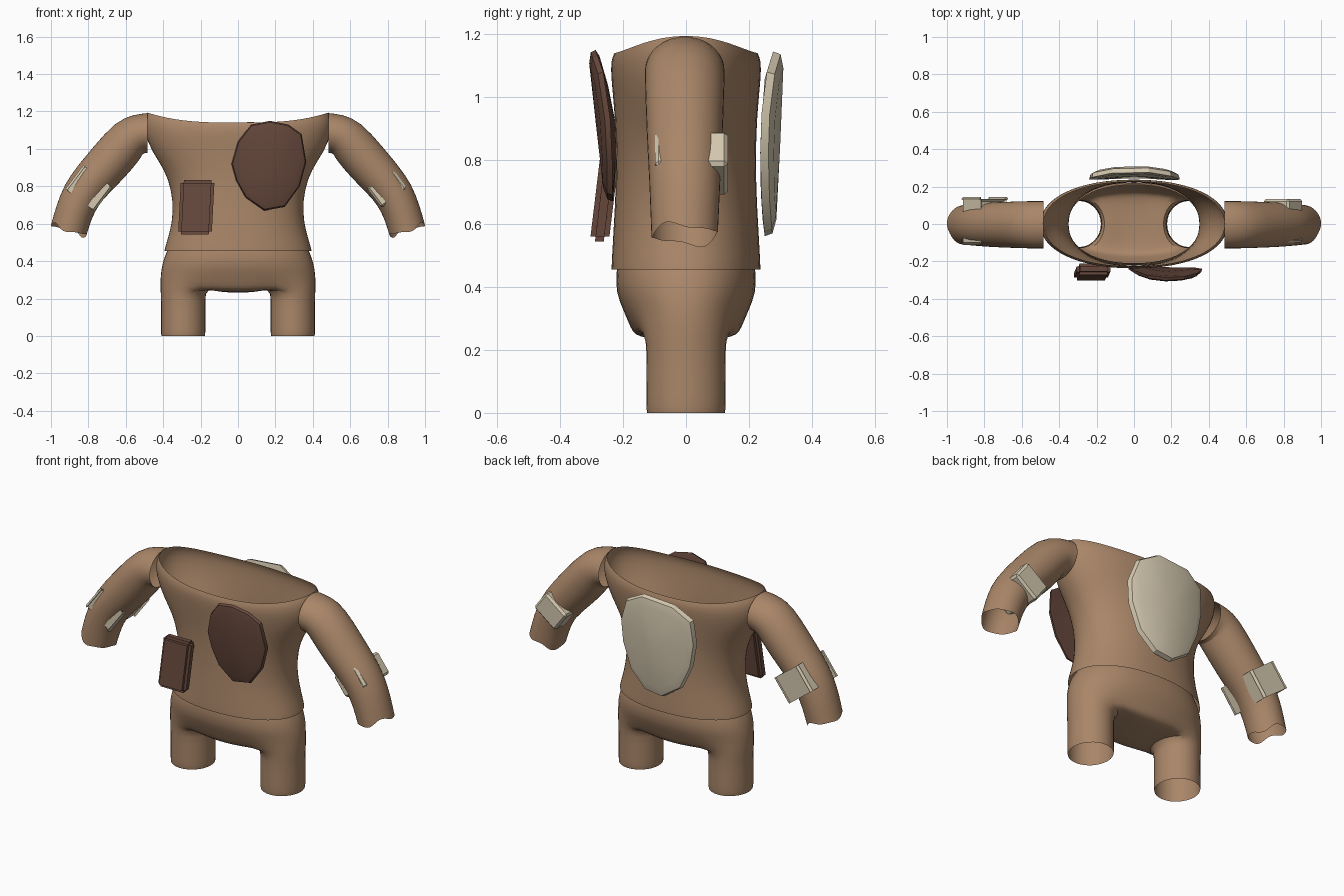
import bpy, bmesh, math
from mathutils import Vector

if "Cube" in bpy.data.objects:
    bpy.data.objects.remove(bpy.data.objects["Cube"])


def material(name, rgb):
    m = bpy.data.materials.new(name)
    m.diffuse_color = (*rgb, 1)
    m.use_nodes = True
    m.node_tree.nodes["Principled BSDF"].inputs["Base Color"].default_value = m.diffuse_color
    return m


TAN = material("tan cloth", (0.40, 0.24, 0.14))
DARK = material("dark brown leather", (0.135, 0.066, 0.046))
CREAM = material("cream cloth", (0.66, 0.58, 0.43))


def finish(bm, name, mat, angle=35, subsurf=0):
    bmesh.ops.recalc_face_normals(bm, faces=bm.faces)
    me = bpy.data.meshes.new(name)
    bm.to_mesh(me)
    bm.free()
    me.materials.append(mat)
    ob = bpy.data.objects.new(name, me)
    bpy.context.collection.objects.link(ob)
    bpy.ops.object.select_all(action='DESELECT')
    ob.select_set(True)
    bpy.context.view_layer.objects.active = ob
    bpy.ops.object.shade_smooth_by_angle(angle=math.radians(angle))
    if subsurf:
        ob.modifiers.new("smooth", 'SUBSURF').levels = subsurf
        ob.modifiers["smooth"].render_levels = subsurf
    return ob


def oval(a, b, ang, power=2.0):
    c, s = math.cos(ang), math.sin(ang)
    k = 2 / power
    return (a * math.copysign(abs(c) ** k, c), b * math.copysign(abs(s) ** k, s))


def bridge(bm, r0, r1, closed=True):
    n = len(r0)
    for i in range(n if closed else n - 1):
        j = (i + 1) % n
        bm.faces.new((r0[i], r0[j], r1[j], r1[i]))


# Shirt: open tube, collar rising towards the shoulders
bm = bmesh.new()
rings = []
for z, a, b in [(0.455, 0.395, 0.237), (0.47, 0.393, 0.237), (0.56, 0.365, 0.232),
                (0.66, 0.347, 0.226), (0.78, 0.357, 0.222), (0.89, 0.395, 0.224),
                (0.98, 0.46, 0.23), (1.06, 0.505, 0.238), (1.115, 0.505, 0.24),
                (1.14, 0.487, 0.228)]:
    lift = 0.055 * max(0, (z - 0.98) / 0.16)
    ring = []
    for i in range(32):
        x, y = oval(a, b, math.tau * i / 32, 2.15)
        ring.append(bm.verts.new((x, y, z + lift * abs(x / a) ** 3)))
    rings.append(ring)
for r0, r1 in zip(rings, rings[1:]):
    bridge(bm, r0, r1)
finish(bm, "shirt", TAN, 60, 1)

# Trousers: hip rings splitting into two open legs around a crotch saddle
bm = bmesh.new()
hips = []
for z, a, b in [(0.50, 0.355, 0.212), (0.45, 0.388, 0.224), (0.38, 0.41, 0.224), (0.325, 0.418, 0.20)]:
    hips.append([bm.verts.new((*oval(a, b, math.tau * i / 24, 2.2), z)) for i in range(24)])
for r0, r1 in zip(hips, hips[1:]):
    bridge(bm, r0, r1)
hip = hips[-1]
legs = {}
for side in (1, -1):
    stack = []
    for z, r in [(0.255, 0.125), (0.20, 0.121), (0.10, 0.121), (0.015, 0.122), (0.0, 0.119)]:
        ring = []
        for i in range(16):
            t = math.tau * i / 16 - math.pi / 2
            ring.append(bm.verts.new((side * (0.293 + r * math.cos(t)), 1.06 * r * math.sin(t), z)))
        stack.append(ring)
    for r0, r1 in zip(stack, stack[1:]):
        bridge(bm, r0, r1)
    legs[side] = stack[0]
# outer thighs run from front to back on each side
right = [hip[(i - 4) % 24] for i in range(9)]
left = [hip[(16 - i) % 24] for i in range(9)]
bridge(bm, right, legs[1][:9], False)
bridge(bm, left, legs[-1][:9], False)
# saddle between the inner thighs
inner = {s: [legs[s][(16 - i) % 16] for i in range(9)] for s in (1, -1)}
cols = [inner[-1]]
for c in (1, 2, 3):
    f = c / 4
    col = []
    for i in range(9):
        p = inner[-1][i].co.lerp(inner[1][i].co, f)
        swell = 1.35 if c == 2 else 1.25
        end = abs(i - 4) / 4
        col.append(bm.verts.new((p.x, p.y * swell, 0.232 + 0.035 * end ** 3)))
    cols.append(col)
cols.append(inner[1])
for c0, c1 in zip(cols, cols[1:]):
    bridge(bm, c0, c1, False)
bridge(bm, [hip[i] for i in range(16, 21)], [c[0] for c in cols], False)
bridge(bm, [hip[i] for i in range(8, 3, -1)], [c[8] for c in cols], False)
finish(bm, "trousers", TAN, 80, 1)

# Sleeves: bent tubes with a ragged open cuff
ARM = [(0.485, 1.085, 0, 0.108, 0.128), (0.535, 1.08, 12, 0.108, 0.128),
       (0.585, 1.05, 35, 0.122, 0.128), (0.69, 0.928, 46, 0.119, 0.124),
       (0.775, 0.835, 50, 0.113, 0.12), (0.838, 0.755, 59, 0.108, 0.115),
       (0.878, 0.66, 70, 0.102, 0.111), (0.905, 0.565, 72, 0.1, 0.107)]
for side, label in ((1, "left"), (-1, "right")):
    bm = bmesh.new()
    rings = []
    for k, (x, z, deg, h, d) in enumerate(ARM):
        t = math.radians(deg)
        along = Vector((math.cos(t), 0, -math.sin(t)))
        up = Vector((math.sin(t), 0, math.cos(t)))
        ring = []
        for i in range(20):
            u = math.tau * i / 20
            p = Vector((x, -0.004, z)) + up * h * math.cos(u) + Vector((0, d * math.sin(u), 0))
            if k == len(ARM) - 1:
                p += along * (0.012 * math.sin(3 * u) + 0.008 * math.cos(5 * u))
            p.x *= side
            ring.append(bm.verts.new(p))
        rings.append(ring)
    for r0, r1 in zip(rings, rings[1:]):
        bridge(bm, r0, r1)
    finish(bm, label + "_sleeve", TAN, 60, 1)

    # Elbow patch: block whose corners show through the sleeve
    bm = bmesh.new()
    bmesh.ops.create_cube(bm, size=1)
    t = math.radians(53)
    for v in bm.verts:
        a, y, w = v.co.x * 0.135, v.co.y * 0.232 + 0.017, v.co.z * 0.172
        v.co = (side * (0.797 + a * math.cos(t) + w * math.sin(t)), y,
                0.79 - a * math.sin(t) + w * math.cos(t))
    bmesh.ops.bevel(bm, geom=bm.edges[:], offset=0.012, segments=1, affect='EDGES')
    finish(bm, label + "_elbow_patch", CREAM)


def patch(name, mat, outline, depth, layers):
    """Curved plate: scaled copies of an outline stacked in y, then capped."""
    bm = bmesh.new()
    cx = (min(p[0] for p in outline) + max(p[0] for p in outline)) / 2
    cz = (min(p[1] for p in outline) + max(p[1] for p in outline)) / 2
    rings = []
    for s, off in layers:
        ring = []
        for x, z in outline:
            px, pz = cx + (x - cx) * s, cz + (z - cz) * s
            ring.append(bm.verts.new((px, depth(px, pz) + off, pz)))
        rings.append(ring)
    for r0, r1 in zip(rings, rings[1:]):
        bridge(bm, r0, r1)
    for ring, off in ((rings[0], layers[0][1]), (rings[-1], layers[-1][1])):
        hub = bm.verts.new((cx, depth(cx, cz) + off, cz))
        for i in range(len(ring)):
            bm.faces.new((ring[i], ring[(i + 1) % len(ring)], hub))
    finish(bm, name, mat, 25)


# Chest patch
patch("chest_patch", DARK,
      [(0.07, 1.13), (0.17, 1.15), (0.27, 1.13), (0.34, 1.08), (0.365, 0.93), (0.33, 0.80),
       (0.25, 0.69), (0.14, 0.67), (0.04, 0.74), (-0.01, 0.83), (-0.035, 0.92), (0.0, 1.04)],
      lambda x, z: -0.242 - 0.11 * (z - 0.67) + 0.03 * ((x - 0.19) / 0.2) ** 2,
      [(0.85, 0.014), (1.0, 0.008), (0.97, -0.008), (0.82, -0.017)])

# Back patch
patch("back_patch", CREAM,
      [(-0.12, 1.13), (0.08, 1.145), (0.2, 1.08), (0.245, 0.95), (0.235, 0.82), (0.18, 0.67),
       (0.08, 0.575), (-0.03, 0.56), (-0.15, 0.64), (-0.215, 0.78), (-0.24, 0.92), (-0.225, 1.06)],
      lambda x, z: 0.262 + 0.05 * (z - 0.56) - 0.03 * (x / 0.245) ** 2,
      [(0.85, -0.02), (1.0, -0.012), (0.97, 0.012), (0.82, 0.022)])

# Belt pouch, its foot leaning outwards
bm = bmesh.new()
bmesh.ops.create_cube(bm, size=1)
for v in bm.verts:
    x, y, z = v.co
    v.co = (-0.223 + x * 0.18 + z * 0.015, -0.257 + y * 0.06 + z * 0.035, 0.688 + z * 0.29)
bmesh.ops.bevel(bm, geom=bm.edges[:], offset=0.016, segments=2, affect='EDGES')
finish(bm, "pouch", DARK)
